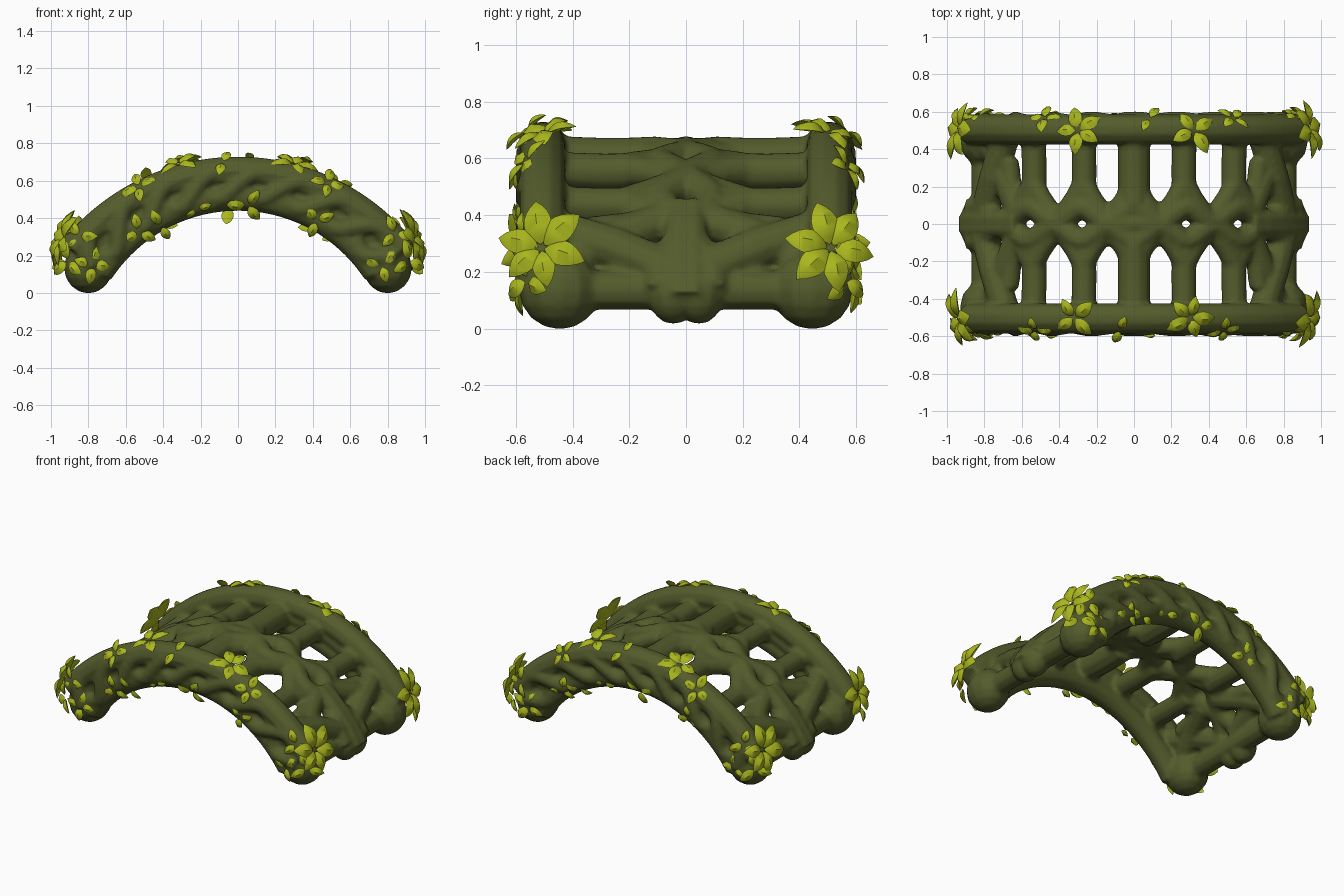
import bpy, bmesh, math, random
from mathutils import Vector, Matrix

if "Cube" in bpy.data.objects:
    bpy.data.objects.remove(bpy.data.objects["Cube"])

random.seed(7)


def material(name, rgb):
    m = bpy.data.materials.new(name)
    m.diffuse_color = (*rgb, 1)
    m.use_nodes = True
    m.node_tree.nodes["Principled BSDF"].inputs["Base Color"].default_value = m.diffuse_color
    return m


olive = material("olive vine", (0.088, 0.106, 0.025))
lime = material("lime leaf", (0.40, 0.47, 0.013))


def rim(t, u, y):
    """Point on the arched rim: t = -1..1 along it, u = 0 inner .. 1 outer."""
    a, b = 0.90 * t, 1.0 * t
    outer = Vector((1.127 * math.sin(a), y, -0.477 + 1.127 * math.cos(a)))
    inner = Vector((0.88 * math.sin(b), y, -0.37 + 0.88 * math.cos(b)))
    return inner.lerp(outer, u)


def roof(x, y, lift=0.0):
    """Point on the arched roof between the rims."""
    r = 0.997
    d = Vector((x / r, 0, math.sqrt(max(0, 1 - (x / r) ** 2))))
    return Vector((0, y, 0.60 - r)) + d * (r + lift)


# All vine tubes go into one curve, which is then fused by remeshing
curve = bpy.data.curves.new("vine_paths", 'CURVE')
curve.dimensions = '3D'
curve.bevel_depth = 1.0
curve.bevel_resolution = 3
curve.use_fill_caps = True


def tube(points, r):
    s = curve.splines.new('POLY')
    s.points.add(len(points) - 1)
    for p, co in zip(s.points, points):
        p.co = (*co, 1)
        p.radius = r


N = 48
ts = [-1 + 2 * i / N for i in range(N + 1)]

for sy in (-1, 1):
    # rim vines with woven vines between them
    tube([rim(t, 1, sy * 0.505) for t in ts], 0.082)
    tube([rim(t, 0, sy * 0.505) for t in ts], 0.074)
    tube([rim(t, 0.5, sy * 0.49) for t in ts], 0.06)
    for ph in (0, math.pi):
        tube([rim(t, 0.5 + 0.5 * math.sin(13 * t + ph),
                  sy * (0.54 + 0.012 * math.cos(13 * t + ph))) for t in ts], 0.05)
    # wavy centre vines of the roof
    tube([roof(0.85 * t, sy * (0.050 + 0.040 * math.cos(math.tau * 0.85 * t / 0.275)), 0.01)
          for t in ts], 0.067)
    # ribs splitting in two near the middle
    for x in (-0.54, -0.27, 0, 0.27, 0.54):
        r = 0.088 if x == 0 else 0.068
        tube([roof(x, sy * y, -0.012 * math.sin(y * 6)) for y in (0.5, 0.4, 0.3, 0.2, 0.1)], r)
        for dx in (-0.12, 0.12):
            tube([roof(x, sy * 0.22), roof(x + dx * 0.4, sy * 0.13), roof(x + dx, sy * 0.03)], 0.058)
    for sx in (-1, 1):
        # crossing struts and bottom rail at each end
        tube([roof(sx * 0.67, sy * 0.49, 0.015), roof(sx * 0.74, sy * 0.25, 0.015),
              roof(sx * 0.80, sy * 0.05, 0)], 0.078)
        tube([roof(sx * 0.62, sy * 0.06), roof(sx * 0.69, sy * 0.24),
              roof(sx * 0.75, sy * 0.38, -0.01), roof(sx * 0.80, sy * 0.46, -0.01)], 0.07)
        tube([roof(sx * 0.61, sy * 0.03), roof(sx * 0.63, sy * 0.12),
              roof(sx * 0.655, sy * 0.22), roof(sx * 0.67, sy * 0.34)], 0.055)
        tube([Vector((sx * 0.80, sy * y, 0.135)) for y in (0, 0.22, 0.45)], 0.072)
        # paired uprights at the middle of each end
        tube([roof(sx * x, sy * 0.022, 0.03) for x in (0.60, 0.68, 0.75, 0.80, 0.84, 0.87)], 0.055)
# knot at the crown
tube([roof(x, 0, 0.012) for x in (-0.17, -0.08, 0, 0.08, 0.17)], 0.068)

tmp = bpy.data.objects.new("vine_paths", curve)
bpy.context.collection.objects.link(tmp)
deps = bpy.context.evaluated_depsgraph_get()
mesh = bpy.data.meshes.new_from_object(tmp.evaluated_get(deps))
bpy.data.objects.remove(tmp)

# knobbly feet: corner knobs and a wider knob under each middle upright
bm = bmesh.new()
bm.from_mesh(mesh)
knobs = [(0.80, -0.445, 0.135, (0.132, 0.145, 0.138)), (0.80, 0.445, 0.135, (0.132, 0.145, 0.138)),
         (0.835, -0.045, 0.12, (0.09, 0.09, 0.105)), (0.835, 0.045, 0.12, (0.09, 0.09, 0.105))]
for sx in (-1, 1):
    for x, y, z, size in knobs:
        mat = Matrix.Translation((sx * x, y, z)) @ Matrix.Diagonal((*size, 1))
        bmesh.ops.create_uvsphere(bm, u_segments=12, v_segments=8, radius=1, matrix=mat)
bm.to_mesh(mesh)
bm.free()
mesh.materials.clear()
mesh.materials.append(olive)
for p in mesh.polygons:
    p.material_index = 0
vines = bpy.data.objects.new("vine_arch", mesh)
bpy.context.collection.objects.link(vines)
fuse = vines.modifiers.new("fuse", 'REMESH')
fuse.mode = 'VOXEL'
fuse.voxel_size = 0.013
fuse.use_smooth_shade = True
soft = vines.modifiers.new("soften", 'SMOOTH')
soft.factor = 0.5
soft.iterations = 3

# Leaves
lbm = bmesh.new()


def leaf(base, along, normal, length):
    """Plump pointed leaf with a raised midrib."""
    side = along.cross(normal).normalized()
    up = side.cross(along).normalized()
    rings = []
    for i in range(1, 7):
        t = i / 7
        w = 0.30 * length * math.sin(math.pi * t ** 0.85) ** 0.8
        c = base + along * (t * length) + up * (length * 0.12 * math.sin(math.pi * t))
        rings.append([lbm.verts.new(c + o) for o in
                      (side * w, up * w * 0.5, -side * w, -up * w * 0.45)])
    root, tip = lbm.verts.new(base), lbm.verts.new(base + along * length)
    for a, b in zip(rings, rings[1:]):
        for k in range(4):
            lbm.faces.new((a[k], a[k - 1], b[k - 1], b[k]))
    for k in range(4):
        lbm.faces.new((root, rings[0][k - 1], rings[0][k]))
        lbm.faces.new((tip, rings[-1][k], rings[-1][k - 1]))


def cluster(pos, normal, n, length, start=0.0, lean=0.0):
    """Leaves radiating from a point on the vine."""
    nrm = Vector(normal).normalized()
    u = nrm.cross(Vector((0, 0, 1))).normalized()
    v = u.cross(nrm)
    for i in range(n):
        a = start + math.tau * i / n + random.uniform(-0.2, 0.2)
        d = (u * math.cos(a) + v * math.sin(a) + nrm * lean).normalized()
        leaf(Vector(pos) + d * 0.012, d, nrm, length * random.uniform(0.88, 1.1))


# sprigs on the front rim, repeated on the back by a half turn
sprigs = [
    ((-0.32, -0.50, 0.69), (-0.25, -0.35, 1), 4, 0.12),
    ((0.30, -0.50, 0.69), (0.25, -0.35, 1), 5, 0.12),
    ((-0.53, -0.568, 0.57), (-0.35, -0.8, 0.6), 4, 0.095),
    ((0.48, -0.568, 0.59), (0.35, -0.8, 0.6), 4, 0.095),
    ((-0.08, -0.565, 0.70), (0, -0.7, 0.8), 2, 0.085),
    ((0.05, -0.568, 0.47), (0, -1, -0.5), 3, 0.10),
    ((-0.22, -0.568, 0.45), (-0.1, -1, -0.5), 2, 0.08),
    ((0.42, -0.572, 0.385), (-0.1, -1, -0.3), 3, 0.09),
    ((-0.41, -0.568, 0.36), (0.1, -1, -0.5), 2, 0.085),
    ((-0.53, -0.575, 0.33), (0.1, -1, -0.2), 3, 0.085),
    ((-0.78, -0.582, 0.15), (0.1, -1, 0), 4, 0.10),
    ((0.77, -0.582, 0.15), (-0.1, -1, 0), 3, 0.095),
    ((0.84, -0.575, 0.32), (0.4, -1, 0.1), 3, 0.095),
    ((-0.85, -0.575, 0.30), (-0.4, -1, 0.1), 3, 0.095),
]
for turn in (1, -1):
    for (x, y, z), (nx, ny, nz), n, size in sprigs:
        cluster((turn * x, turn * y, z), (turn * nx, turn * ny, nz), n, size,
                random.uniform(0, 6), -0.08)
# large leaf rosettes above the four feet
for sx in (-1, 1):
    for sy in (-1, 1):
        cluster((sx * 0.935, sy * 0.51, 0.285), (sx, sy * 0.22, 0.35), 6, 0.155, 0.3, -0.05)
        cluster((sx * 0.91, sy * 0.56, 0.17), (sx * 0.8, sy, 0), 3, 0.105, 1.5)

bmesh.ops.recalc_face_normals(lbm, faces=lbm.faces)
lmesh = bpy.data.meshes.new("leaves")
lbm.to_mesh(lmesh)
lbm.free()
lmesh.materials.append(lime)
leaves = bpy.data.objects.new("leaves", lmesh)
bpy.context.collection.objects.link(leaves)
bpy.ops.object.select_all(action='DESELECT')
leaves.select_set(True)
bpy.context.view_layer.objects.active = leaves
bpy.ops.object.shade_smooth_by_angle(angle=math.radians(50))
